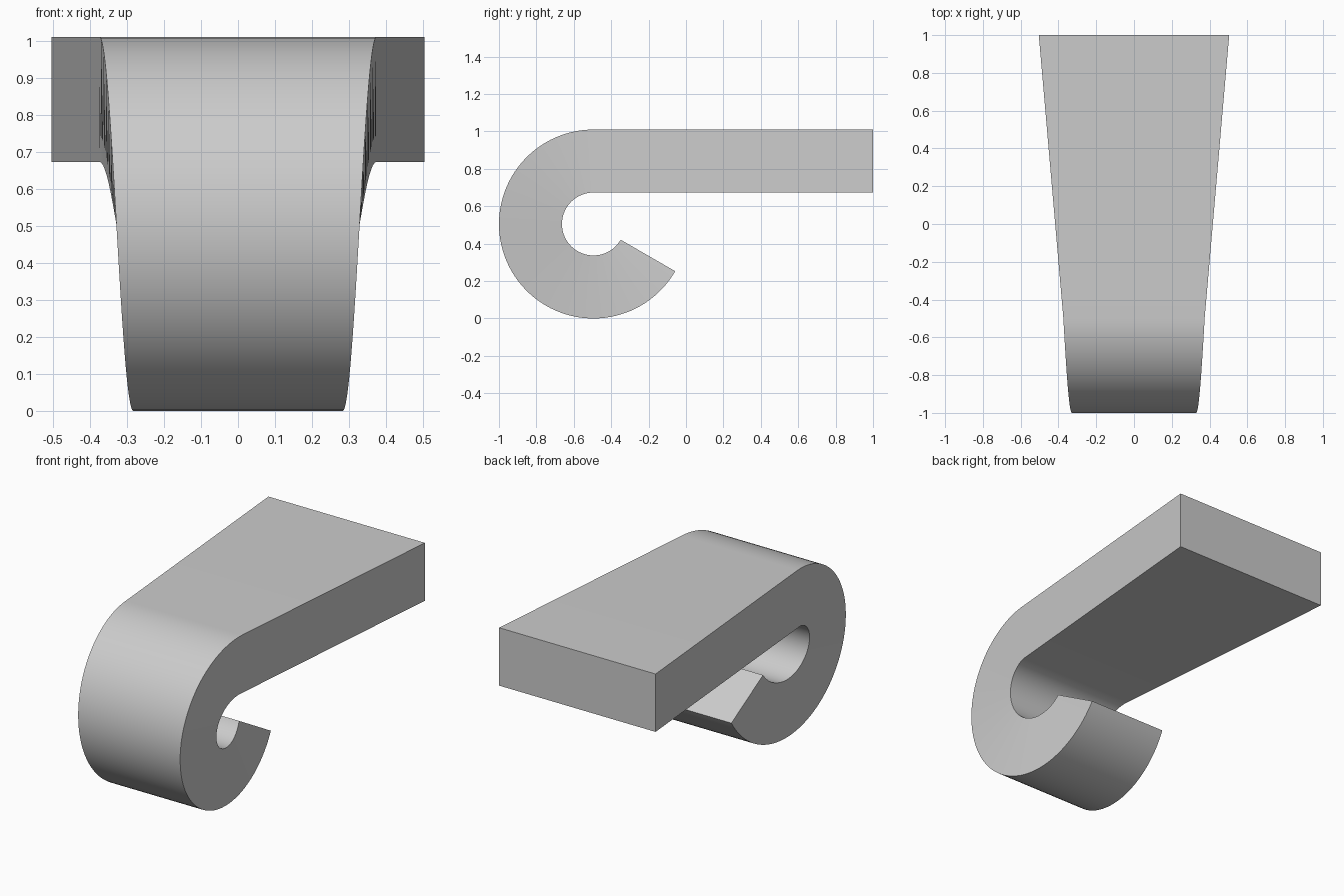
import bpy
import bmesh
from math import sin, cos, pi, radians

cube = bpy.data.objects.get("Cube")
if cube:
    bpy.data.objects.remove(cube, do_unlink=True)

# Main dimensions
OUTER, INNER = 0.505, 0.168
CURL_Y, BACK_Y = -0.495, 1.0
SWEEP = radians(240)
SEGMENTS = 72
BACK_HALF_WIDTH, TIP_HALF_WIDTH = 0.504, 0.252

straight = BACK_Y - CURL_Y
total = straight + SWEEP * (OUTER + INNER) / 2


def add_section(bm, outer, inner, distance):
    """Rectangular section whose width tapers along the centre line."""
    w = BACK_HALF_WIDTH + (TIP_HALF_WIDTH - BACK_HALF_WIDTH) * distance / total
    corners = [(-w, *outer), (w, *outer), (w, *inner), (-w, *inner)]
    return [bm.verts.new(c) for c in corners]


bm = bmesh.new()

# Straight arm, then the curl
sections = [add_section(bm, (BACK_Y, 2 * OUTER), (BACK_Y, OUTER + INNER), 0)]
for i in range(SEGMENTS + 1):
    turn = SWEEP * i / SEGMENTS
    a = pi / 2 + turn
    outer, inner = [(CURL_Y + r * cos(a), OUTER + r * sin(a)) for r in (OUTER, INNER)]
    sections.append(add_section(bm, outer, inner, straight + turn * (OUTER + INNER) / 2))

# Skin between sections and close both ends
for a, b in zip(sections, sections[1:]):
    for k in range(4):
        n = (k + 1) % 4
        bm.faces.new((a[k], a[n], b[n], b[k]))
bm.faces.new(sections[0])
bm.faces.new(sections[-1])
bmesh.ops.recalc_face_normals(bm, faces=bm.faces)

mesh = bpy.data.meshes.new("curled_bracket")
bm.to_mesh(mesh)
bm.free()
bracket = bpy.data.objects.new("curled_bracket", mesh)
bpy.context.collection.objects.link(bracket)

# Plain grey material
grey = bpy.data.materials.new("light_grey")
grey.use_nodes = True
colour = (0.6, 0.6, 0.6, 1)
grey.diffuse_color = colour
grey.node_tree.nodes["Principled BSDF"].inputs["Base Color"].default_value = colour
mesh.materials.append(grey)

# Smooth curl with crisp edges
bpy.ops.object.select_all(action="DESELECT")
bracket.select_set(True)
bpy.context.view_layer.objects.active = bracket
bpy.ops.object.shade_smooth_by_angle(angle=radians(30))
